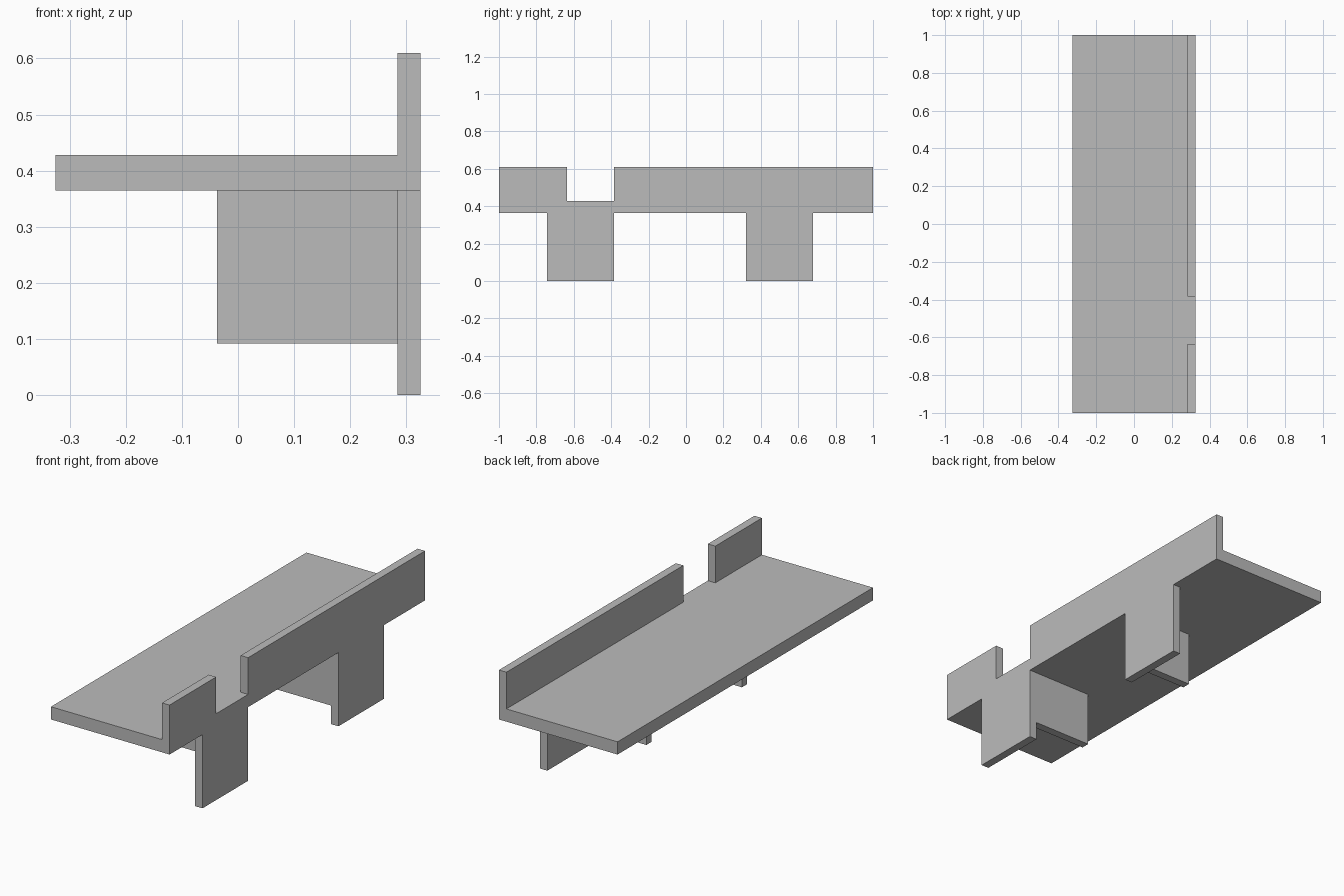
import bpy
import bmesh
from mathutils import Vector

cube = bpy.data.objects.get("Cube")
if cube:
    bpy.data.objects.remove(cube, do_unlink=True)

# One plain grey for the whole model
grey = bpy.data.materials.new("plain grey")
grey.use_nodes = True
colour = (0.5, 0.5, 0.5, 1)
grey.diffuse_color = colour
grey.node_tree.nodes["Principled BSDF"].inputs["Base Color"].default_value = colour


def extrude_profile(name, profile, x0, x1):
    """Extrude a (y, z) outline along x from x0 to x1."""
    bm = bmesh.new()
    face = bm.faces.new([bm.verts.new((x0, y, z)) for y, z in profile])
    result = bmesh.ops.extrude_face_region(bm, geom=[face])
    verts = [v for v in result["geom"] if isinstance(v, bmesh.types.BMVert)]
    bmesh.ops.translate(bm, verts=verts, vec=Vector((x1 - x0, 0, 0)))
    bmesh.ops.recalc_face_normals(bm, faces=bm.faces)
    mesh = bpy.data.meshes.new(name)
    bm.to_mesh(mesh)
    bm.free()
    mesh.materials.append(grey)
    obj = bpy.data.objects.new(name, mesh)
    bpy.context.collection.objects.link(obj)
    return obj


def box(name, x0, x1, y0, y1, z0, z1):
    return extrude_profile(name, [(y0, z0), (y1, z0), (y1, z1), (y0, z1)], x0, x1)


edge, inner = 0.325, 0.284           # outer and inner faces of the upright plate
under, top, rim = 0.365, 0.428, 0.61  # deck underside, deck top, wall top
thick = edge - inner

# Flat deck
box("deck", -edge, inner, -1, 1, under, top)

# Upright plate: notched wall above the deck, two legs below
extrude_profile("wall_with_legs", [
    (-1, under), (-0.742, under), (-0.742, 0), (-0.385, 0), (-0.385, under),
    (0.322, under), (0.322, 0), (0.68, 0), (0.68, under), (1, under),
    (1, rim), (-0.385, rim), (-0.385, top), (-0.635, top), (-0.635, rim), (-1, rim),
], inner, edge)

# Support ribs under the deck, at the facing edges of the legs
for name, y in (("front_rib", -0.385 - thick), ("back_rib", 0.322)):
    box(name, -0.037, inner, y, y + thick, 0.092, under)
